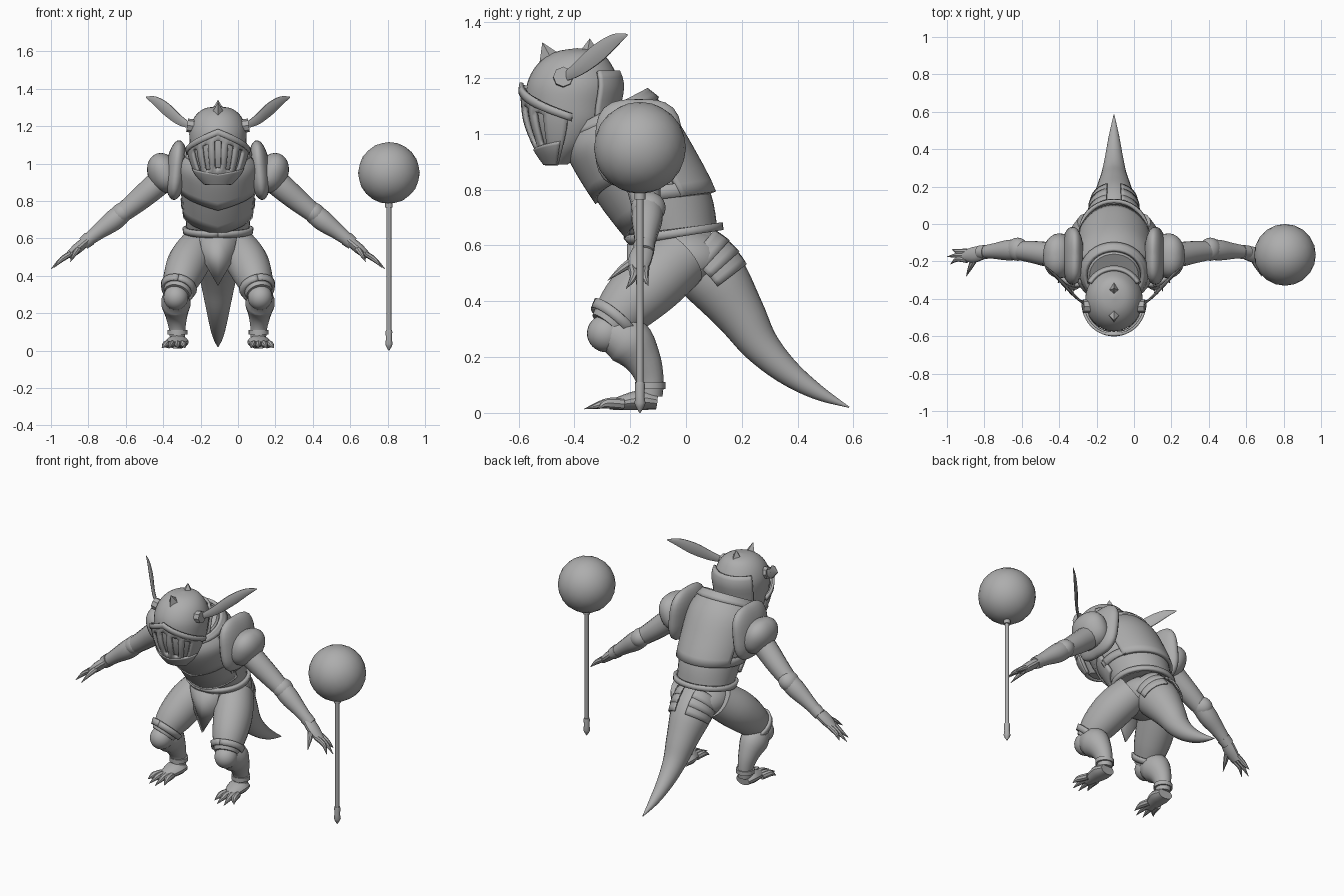
import bpy, bmesh, math
from mathutils import Vector

if "Cube" in bpy.data.objects:
    bpy.data.objects.remove(bpy.data.objects["Cube"])

CX = -0.107          # centre line of the figure
PI = math.pi
X, Y, Z = Vector((1, 0, 0)), Vector((0, 1, 0)), Vector((0, 0, 1))
made = []

grey = bpy.data.materials.new("plain_grey")
grey.use_nodes = True
grey.diffuse_color = (0.42, 0.42, 0.42, 1)
grey.node_tree.nodes["Principled BSDF"].inputs["Base Color"].default_value = grey.diffuse_color


def finish(name, bm, mirror=False, thick=0, at=(CX, 0, 0)):
    bmesh.ops.recalc_face_normals(bm, faces=bm.faces)
    me = bpy.data.meshes.new(name)
    bm.to_mesh(me)
    bm.free()
    me.materials.append(grey)
    ob = bpy.data.objects.new(name, me)
    ob.location = at
    bpy.context.collection.objects.link(ob)
    if thick:
        mod = ob.modifiers.new("thickness", "SOLIDIFY")
        mod.thickness, mod.offset = thick, 0
    if mirror:
        ob.modifiers.new("mirror", "MIRROR")
    made.append(ob)
    return ob


def spline(pts, u):
    """Smooth interpolation through a list of equal-length tuples."""
    n = len(pts) - 1
    u = min(max(u, 0), n)
    i = min(int(u), n - 1)
    t = u - i
    p = [pts[min(max(k, 0), n)] for k in (i - 1, i, i + 1, i + 2)]
    return [0.5 * (2 * b + (c - a) * t + (2 * a - 5 * b + 4 * c - d) * t * t
                   + (3 * b - a - 3 * c + d) * t ** 3) for a, b, c, d in zip(*p)]


def ring_surface(rings):
    """Rings of (y, z, half width, half depth, tilt); angle 0 is the front."""
    def f(u, a, off=0):
        y, z, rx, ry, tilt = spline(rings, u)
        d = (max(ry, 0.001) + off) * math.cos(a)
        return Vector(((max(rx, 0.001) + off) * math.sin(a),
                       y - d * math.cos(tilt), z - d * math.sin(tilt)))
    return f


def path_surface(pts, ref, w=1):
    """Tube along (x, y, z, radius) points, w times as wide along ref."""
    def f(u, a, off=0):
        e = 0.05
        x, y, z, r = spline(pts, u)
        t = (Vector(spline(pts, u + e)[:3]) - Vector(spline(pts, u - e)[:3])).normalized()
        s = (ref - t * ref.dot(t)).normalized()
        r = max(r, 0.001) + off
        return Vector((x, y, z)) + s * r * w * math.sin(a) + t.cross(s) * r * math.cos(a)
    return f


def loft(name, f, n, sides=20, steps=4, mirror=False):
    bm = bmesh.new()
    rows = [[bm.verts.new(f(i / steps, 2 * PI * j / sides)) for j in range(sides)]
            for i in range((n - 1) * steps + 1)]
    for a, b in zip(rows, rows[1:]):
        for j in range(sides):
            k = (j + 1) % sides
            bm.faces.new((a[j], a[k], b[k], b[j]))
    bm.faces.new(rows[0])
    bm.faces.new(rows[-1])
    return finish(name, bm, mirror)


def tube(name, pts, ref=X, w=1, sides=14, mirror=True, steps=4):
    loft(name, path_surface(pts, ref, w), len(pts), sides, steps, mirror)


def shell(name, f, a0, a1, u0, u1, off, thick=0.016, na=24, nu=10, hole=None, mirror=False):
    """Armour plate lying over part of a surface; u0 and u1 depend on the angle."""
    bm = bmesh.new()
    grid = []
    for i in range(nu + 1):
        row = []
        for j in range(na + 1):
            a = a0 + (a1 - a0) * j / na
            lo, hi = u0(a), u1(a)
            row.append(bm.verts.new(f(lo + (hi - lo) * i / nu, a, off)))
        grid.append(row)
    for i in range(nu):
        for j in range(na):
            if not (hole and hole(i, j)):
                bm.faces.new((grid[i][j], grid[i][j + 1], grid[i + 1][j + 1], grid[i + 1][j]))
    finish(name, bm, mirror, thick)


def blob(name, centre, size, mirror=True, power=2, lean=0):
    """Ellipsoid, squarer from the side as power grows, leaning about y."""
    bm = bmesh.new()
    bmesh.ops.create_uvsphere(bm, u_segments=28, v_segments=16, radius=1)
    for v in bm.verts:
        r = math.hypot(v.co.y, v.co.z)
        if r > 1e-5:
            k = ((abs(v.co.y) / r) ** power + (abs(v.co.z) / r) ** power) ** (-1 / power)
            v.co.y, v.co.z = v.co.y * k, v.co.z * k
        x, y, z = (c * s for c, s in zip(v.co, size))
        c, s = math.cos(lean), math.sin(lean)
        v.co = Vector((x * c + z * s, y, z * c - x * s)) + Vector(centre)
    finish(name, bm, mirror)


def const(c):
    return lambda a: c


# Torso, belt and body armour
torso_rings = [(-.035, .63, .165, .15, .15), (-.10, .765, .18, .19, .126),
               (-.185, .915, .19, .195, .17), (-.235, 1.01, .185, .175, .33),
               (-.275, 1.085, .13, .13, .5)]
torso = ring_surface(torso_rings)
loft("torso", torso, 5, 32)
shell("belt", torso, 0, 2 * PI, const(0), const(.28), .012, .02, 36, 2)
shell("breastplate", torso, -1.35, 1.35, lambda a: .2 + .5 * abs(a) / 1.35, const(3.6), .008)
shell("upper_breastplate", torso, -1.3, 1.3, lambda a: 1.1 + .5 * abs(a) / 1.3,
      const(3.7), .02)
shell("backplate", torso, PI - 1.15, PI + 1.15, const(1), const(3.7), .01, .02)
shell("side_straps", torso, 1.2, 2.1, const(1.0), const(1.3), .01, .012, 8, 2, mirror=True)
shell("gorget", torso, 0, 2 * PI, const(3.5), const(4), .02, .02, 32, 3)

# Helmet with visor
helmet = ring_surface([(-.455, .89, .05, .03, 0), (-.435, .95, .105, .09, 0),
                       (-.415, 1.03, .138, .145, 0), (-.412, 1.1, .15, .16, 0),
                       (-.405, 1.18, .152, .165, 0), (-.40, 1.25, .125, .132, 0),
                       (-.39, 1.293, .075, .08, 0), (-.39, 1.307, .002, .002, 0)])
loft("helmet", helmet, 8, 32)


def brow(a):
    return 3.95 - 1.35 * abs(a) / 1.5


shell("visor", helmet, -1.5, 1.5, const(.05), brow, .012, .016, 28, 12,
      hole=lambda i, j: 4 <= i <= 9 and 4 <= j <= 23 and j % 4 in (1, 2))
shell("brow_band", helmet, -1.6, 1.6, lambda a: brow(a) - .3, lambda a: brow(a) + .1, .02,
      .014, 28, 2)
shell("chin_guard", helmet, -1.4, 1.4, const(.05), lambda a: .9 + .3 * abs(a), .02, .012)
shell("neck_guard", helmet, PI - 1.0, PI + 1.0, const(1.3), const(4.6), .01, .016)


# Four-sided spikes on the crown
for n, (y, z, tip_y, tip_z) in enumerate([(-.48, 1.265, -.515, 1.328), (-.355, 1.28, -.345, 1.342)]):
    bm = bmesh.new()
    base = [bm.verts.new(p) for p in ((.036, y, z), (0, y + .045, z + .01),
                                      (-.036, y, z), (0, y - .045, z - .01))]
    tip = bm.verts.new((0, tip_y, tip_z))
    bm.faces.new(base)
    for j in range(4):
        bm.faces.new((base[j], base[(j + 1) % 4], tip))
    finish(f"crown_spike_{n + 1}", bm)

# Side hubs and plumes
tube("plume_hub", [(.13, -.44, 1.2, .036), (.165, -.44, 1.205, .036)], Y, 1, 8, True, 1)
tube("plume", [(.145, -.44, 1.2, .004), (.21, -.385, 1.235, .008), (.275, -.315, 1.29, .010),
               (.335, -.255, 1.335, .007), (.385, -.21, 1.355, .001)], Z, 3.6, 10)

# Shoulders and arms
blob("shoulder_guard", (.222, -.17, .965), (.058, .155, .16), True, 3.2, -.1)
blob("outer_shoulder_cap", (.29, -.17, .95), (.085, .12, .11), True, 2.4, .4)
tube("upper_arm", [(.22, -.17, .98, .07), (.33, -.165, .885, .068), (.43, -.15, .80, .06),
                   (.53, -.14, .72, .048)], Y)
blob("elbow_guard", (.515, -.135, .735), (.062, .062, .055), True, 2, .7)
tube("forearm_guard", [(.50, -.135, .745, .052), (.56, -.14, .695, .056), (.64, -.145, .635, .042),
                       (.71, -.15, .58, .032)], Y)
tube("wrist_cuff", [(.685, -.15, .60, .039), (.72, -.15, .573, .035)], Y, steps=1)
tube("hand", [(.70, -.15, .59, .025), (.75, -.165, .548, .028), (.80, -.17, .505, .02)], Y, 1.5)
fingers = [(-.215, .875, .445), (-.175, .893, .437), (-.135, .865, .455)]
for n, (y, x, z) in enumerate(fingers):
    mid = (.835, (y - .17) / 2 + .005, .488, .014)
    tube(f"finger_{n + 1}", [(.785, -.17 + (y + .175) * .6, .52, .015), mid, (x, y, z, .001)], Y, 1, 8)
tube("thumb", [(.735, -.17, .555, .018), (.765, -.225, .52, .014), (.79, -.28, .475, .001)], Z, 1, 8)

# Hips, front cloth and legs
blob("pelvis", (0, -.015, .55), (.165, .17, .115), False)
bm = bmesh.new()
outline = [(-.10, .605), (.10, .605), (.07, .47), (0, .345), (-.07, .47)]
verts = [bm.verts.new((x, -.2 + abs(x) * .25, z)) for x, z in outline]
top = bm.verts.new((0, -.205, .605))
bm.faces.new((verts[0], top, verts[3], verts[4]))
bm.faces.new((top, verts[1], verts[2], verts[3]))
finish("front_cloth", bm, False, .014)
thigh_pts = [(.10, -.02, .555, .11), (.155, -.115, .475, .118), (.195, -.21, .385, .104),
             (.22, -.28, .305, .072)]
tube("thigh", thigh_pts, X, .95, 20)
thigh = path_surface(thigh_pts, X, .95)
shell("thigh_cuff", thigh, 0, 2 * PI, const(2.45), const(2.75), .008, .014, 24, 2, mirror=True)
blob("knee_guard", (.225, -.285, .285), (.066, .07, .068))
tube("shin", [(.225, -.27, .29, .07), (.225, -.205, .255, .088), (.222, -.155, .19, .066),
              (.218, -.13, .12, .05), (.216, -.13, .06, .046)], X, .9, 18)
tube("ankle_cuff", [(.217, -.128, .11, .054), (.217, -.128, .085, .054)], X, 1, 16, True, 1)
tube("foot", [(.215, -.105, .04, .028), (.218, -.16, .046, .036), (.225, -.23, .036, .026),
              (.23, -.275, .026, .015)], X, 1.7)
for n, (x, y) in enumerate([(.175, -.33), (.215, -.365), (.26, -.36), (.30, -.315)]):
    root = .195 + n * .022
    tube(f"toe_{n + 1}", [(root, -.225, .032, .02), ((root + x) / 2, -.285, .034, .018),
                          (x, y, .014, .001)], X, 1, 8)

# Tail with layered plates at its base
tail_pts = [(0, 0, .575, .11), (0, .095, .49, .12), (0, .19, .36, .092), (0, .265, .245, .068),
            (0, .36, .15, .048), (0, .47, .075, .028), (0, .585, .02, .002)]
tube("tail", tail_pts, X, 1, 24, False)
tail = path_surface(tail_pts, X)
for n in range(3):
    shell(f"tail_plate_{n + 1}", tail, 1.5, 2.85, const(.3 + n * .27), const(.72 + n * .27),
          .017 - n * .004, .008, 10, 3, mirror=True)

# Spiked mace: every second vertex ring of a fine ball is drawn outward
MACE = (.807, -.165, 0)
bm = bmesh.new()
bmesh.ops.create_icosphere(bm, subdivisions=2, radius=.195)
points = set(bm.verts)
bmesh.ops.subdivide_edges(bm, edges=bm.edges[:], cuts=1, use_grid_fill=True)
for v in bm.verts:
    v.co = v.co.normalized() * (.195 if v in points else .165) + Z * .95
finish("mace_head", bm, at=MACE)
ob_parts = [("mace_handle", [(.07, .0125), (.8, .0125)]),
            ("mace_collar", [(.765, .02), (.80, .02)]),
            ("mace_pommel", [(0, .002), (.02, .014), (.035, .02), (.06, .016), (.10, .018), (.11, .016)])]
for name, prof in ob_parts:
    tube(name, [(MACE[0] - CX, MACE[1], z, r) for z, r in prof], X, 1, 12, False, 1)

# Smooth shading with crisp plate edges
bpy.ops.object.select_all(action="DESELECT")
for ob in made:
    ob.select_set(True)
bpy.context.view_layer.objects.active = made[0]
bpy.ops.object.shade_smooth_by_angle(angle=math.radians(35))
